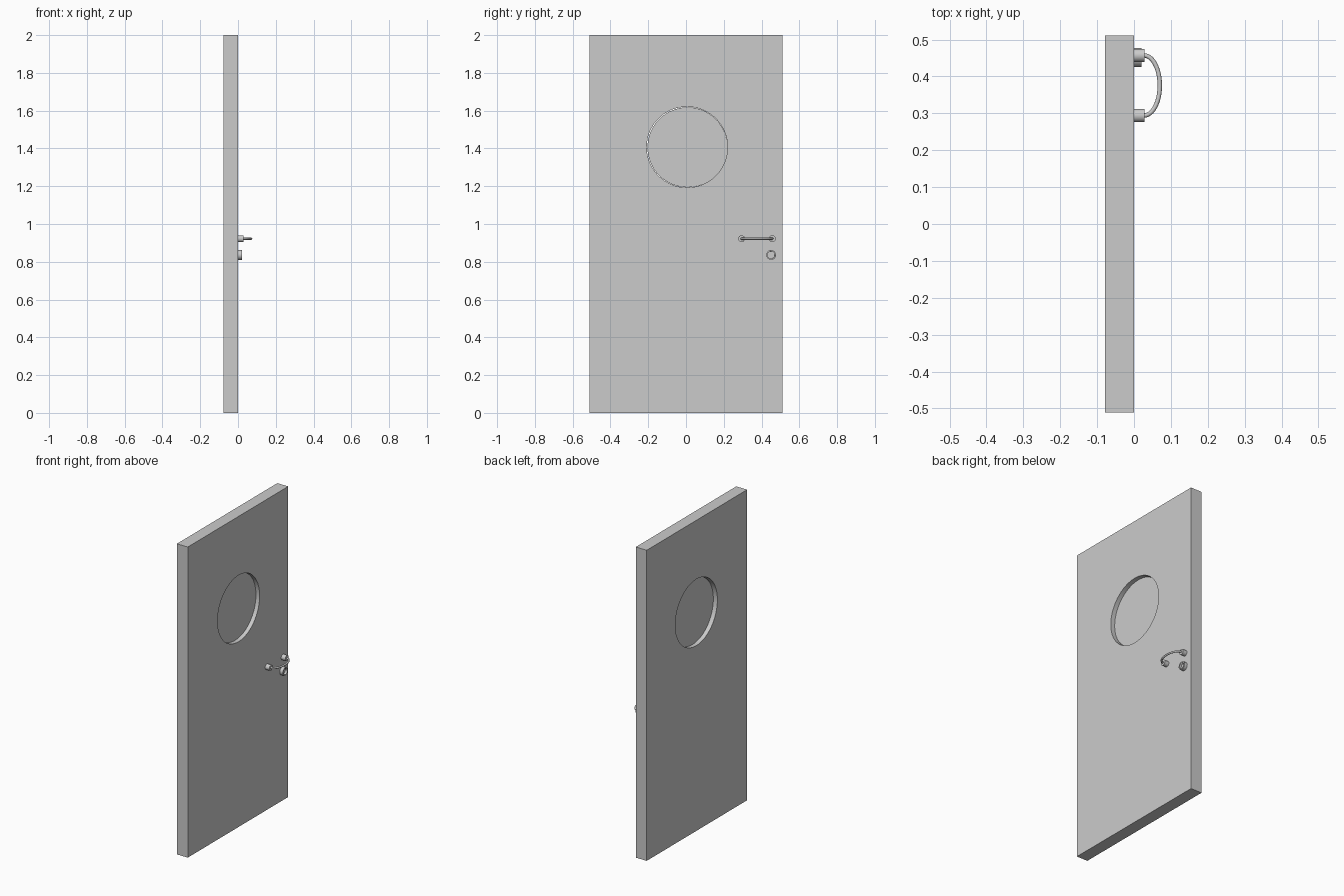
import bpy, math
from mathutils import Vector

if "Cube" in bpy.data.objects:
    bpy.data.objects.remove(bpy.data.objects["Cube"])

def finish(ob, name, smooth=True):
    ob.name = name
    if smooth:
        bpy.ops.object.shade_smooth_by_angle(angle=math.radians(35))
    return ob

def disc(name, x0, x1, y, z, r, sides=24):
    """Cylinder lying along x."""
    bpy.ops.mesh.primitive_cylinder_add(vertices=sides, radius=r, depth=x1 - x0,
        location=((x0 + x1) / 2, y, z), rotation=(0, math.pi / 2, 0))
    return finish(bpy.context.object, name)

def cut(target, cutter):
    cutter.hide_render = True
    cutter.hide_set(True)
    mod = target.modifiers.new("hole", 'BOOLEAN')
    mod.operation = 'DIFFERENCE'
    mod.solver = 'EXACT'
    mod.object = cutter
    bpy.context.view_layer.objects.active = target
    bpy.ops.object.modifier_apply(modifier=mod.name)
    bpy.data.objects.remove(cutter, do_unlink=True)

# Door slab with round window opening
bpy.ops.mesh.primitive_cube_add(size=1, location=(-0.039, 0, 1))
door = bpy.context.object
door.scale = (0.078, 1.022, 2)
bpy.ops.object.transform_apply(location=False, rotation=False, scale=True)
finish(door, "door_slab", False)
cut(door, disc("window_cutter", -0.2, 0.1, 0.006, 1.407, 0.214, 64))

# Window pane set midway in the slab
disc("window_pane", -0.052, -0.026, 0.008, 1.406, 0.212, 64)

# Handle mounts
HZ, Y0, Y1 = 0.922, 0.294, 0.457
for i, y in enumerate((Y0, Y1)):
    disc(f"handle_mount_{i + 1}", -0.002, 0.029, y, HZ, 0.018)

# Curved pull bar
curve = bpy.data.curves.new("handle_bar", 'CURVE')
curve.dimensions = '3D'
curve.bevel_depth = 0.006
curve.bevel_resolution = 3
curve.use_fill_caps = True
n = 24
spline = curve.splines.new('POLY')
spline.points.add(n)
for i, p in enumerate(spline.points):
    a = math.pi * i / n
    p.co = (0.027 + 0.043 * math.sin(a), (Y0 + Y1) / 2 - (Y1 - Y0) / 2 * math.cos(a), HZ, 1)
bar = bpy.data.objects.new("handle_bar", curve)
bpy.context.collection.objects.link(bar)

# Lock ring with recessed keyway face
lock = disc("lock_ring", -0.002, 0.021, 0.451, 0.836, 0.026)
cut(lock, disc("lock_cutter", 0.008, 0.05, 0.451, 0.836, 0.019))
